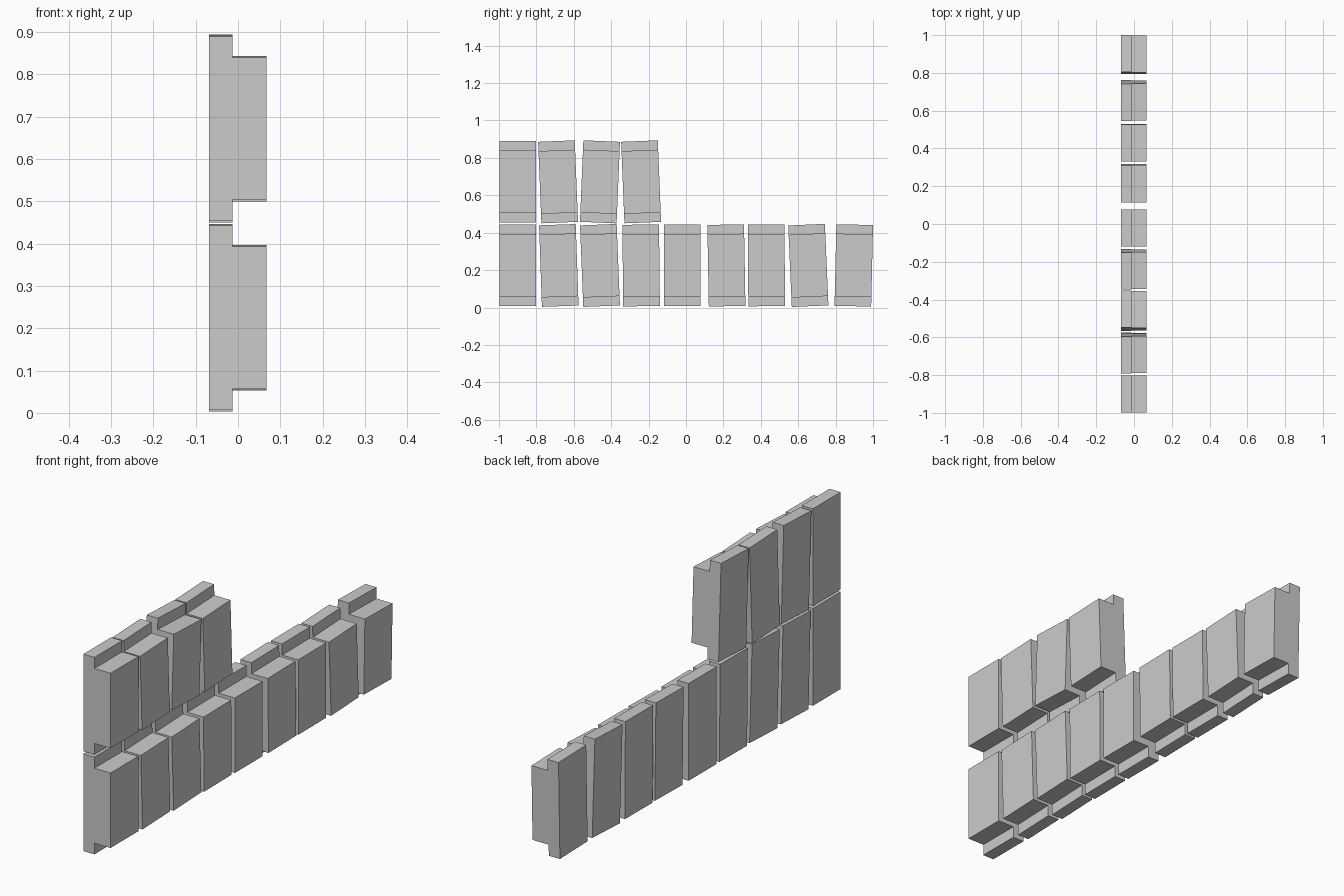
import bpy, bmesh
from math import radians
from mathutils import Vector

if "Cube" in bpy.data.objects:
    bpy.data.objects.remove(bpy.data.objects["Cube"])

WIDTH = 0.196
# Stepped block cross-section (x, z): tall back slab, shorter front body
PROFILE = [(-0.068, -0.218), (-0.013, -0.218), (-0.013, -0.168), (0.067, -0.168),
           (0.067, 0.168), (-0.013, 0.168), (-0.013, 0.218), (-0.068, 0.218)]


def block(name, y, z, tilt):
    bm = bmesh.new()
    face = bm.faces.new([bm.verts.new((px, -WIDTH / 2, pz)) for px, pz in PROFILE])
    ext = bmesh.ops.extrude_face_region(bm, geom=[face])
    verts = [g for g in ext["geom"] if isinstance(g, bmesh.types.BMVert)]
    bmesh.ops.translate(bm, verts=verts, vec=Vector((0, WIDTH, 0)))
    bmesh.ops.recalc_face_normals(bm, faces=bm.faces)
    mesh = bpy.data.meshes.new(name)
    bm.to_mesh(mesh)
    bm.free()
    ob = bpy.data.objects.new(name, mesh)
    ob.location = (0, y, z)
    ob.rotation_euler.x = radians(tilt)
    bpy.context.collection.objects.link(ob)


# Each row: (centre y, tilt in degrees)
lower = [(-0.90, 0), (-0.68, 2), (-0.46, 2.3), (-0.24, 0.6), (-0.02, 0),
         (0.216, 1), (0.43, 0.3), (0.654, 2.5), (0.897, -1.3)]
upper = [(-0.90, 0), (-0.684, 2.3), (-0.46, -2.4), (-0.24, 2.3)]

for row, z, items in (("lower", 0.225, lower), ("upper", 0.672, upper)):
    for i, (y, tilt) in enumerate(items, 1):
        block(f"{row}_block_{i}", y, z, tilt)
